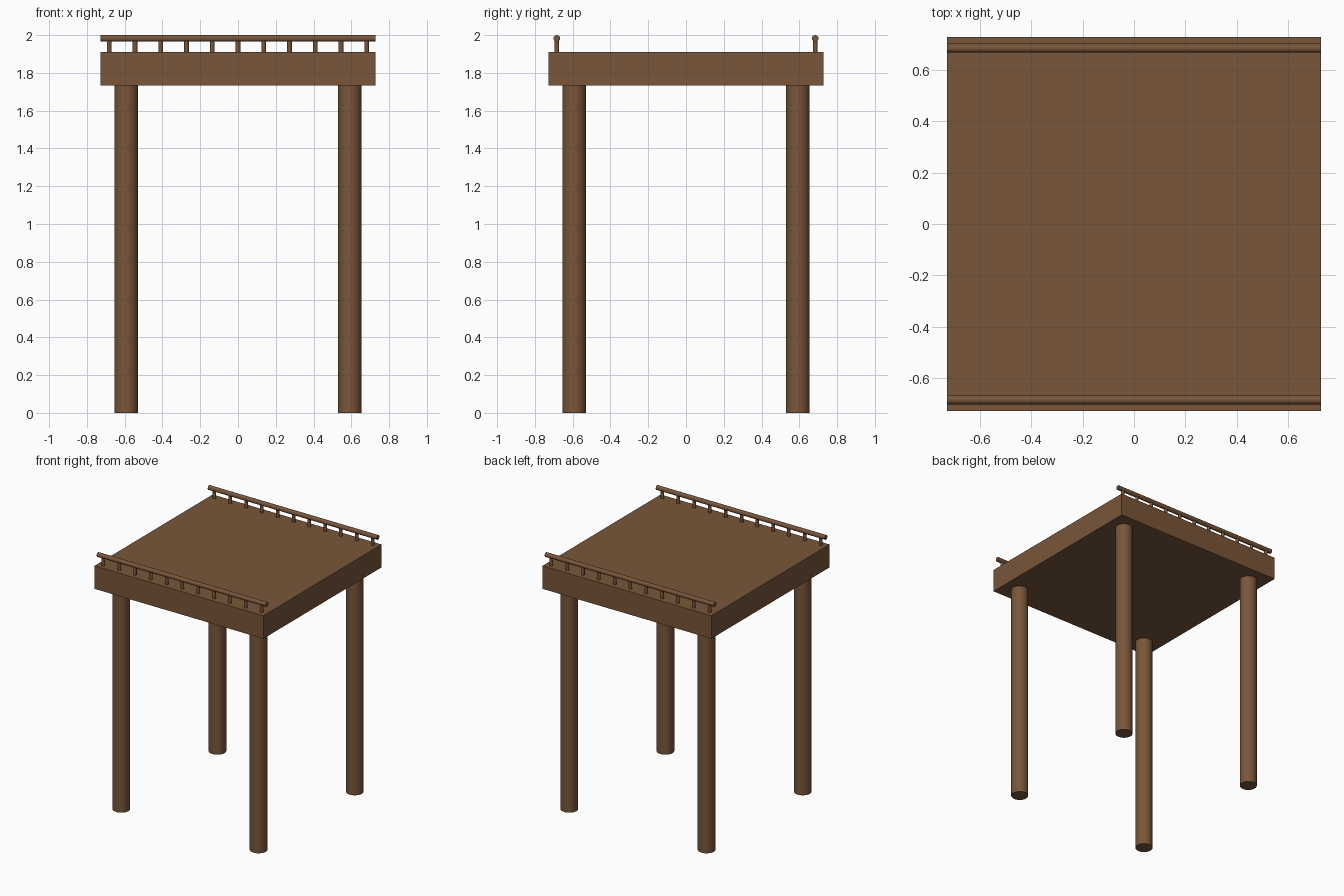
import bpy, math

if "Cube" in bpy.data.objects:
    bpy.data.objects.remove(bpy.data.objects["Cube"])

wood = bpy.data.materials.new("brown wood")
wood.diffuse_color = (0.19, 0.092, 0.042, 1)
wood.use_nodes = True
wood.node_tree.nodes["Principled BSDF"].inputs["Base Color"].default_value = wood.diffuse_color


def finish(name):
    ob = bpy.context.object
    ob.name = name
    ob.data.materials.append(wood)
    return ob


def cylinder(name, radius, length, loc, rot=(0, 0, 0), sides=32):
    bpy.ops.mesh.primitive_cylinder_add(vertices=sides, radius=radius, depth=length,
                                        location=loc, rotation=rot)
    ob = finish(name)
    bpy.ops.object.shade_smooth_by_angle(angle=math.radians(35))
    return ob


HALF, BOTTOM, TOP = 0.728, 1.732, 1.911

# Platform slab
bpy.ops.mesh.primitive_cube_add(size=1, location=(0, 0, (BOTTOM + TOP) / 2))
slab = finish("platform")
slab.scale = (2 * HALF, 2 * HALF, TOP - BOTTOM)

# Four round legs
for sx in (-1, 1):
    for sy in (-1, 1):
        name = ("front" if sy < 0 else "back") + ("_left" if sx < 0 else "_right") + "_leg"
        cylinder(name, 0.0625, BOTTOM, (sx * 0.592, sy * 0.592, BOTTOM / 2))

# Railings along the front and back edges
RAIL_R, RAIL_Y, POSTS = 0.0175, 0.684, 11
rail_z = 2.0 - RAIL_R
for side, sy in (("front", -1), ("back", 1)):
    cylinder(side + "_rail", RAIL_R, 2 * HALF, (0, sy * RAIL_Y, rail_z), (0, math.pi / 2, 0))
    for i in range(POSTS):
        x = -0.682 + i * 1.364 / (POSTS - 1)
        cylinder(f"{side}_rail_post_{i + 1}", 0.0125, rail_z - TOP,
                 (x, sy * RAIL_Y, (rail_z + TOP) / 2), sides=24)
